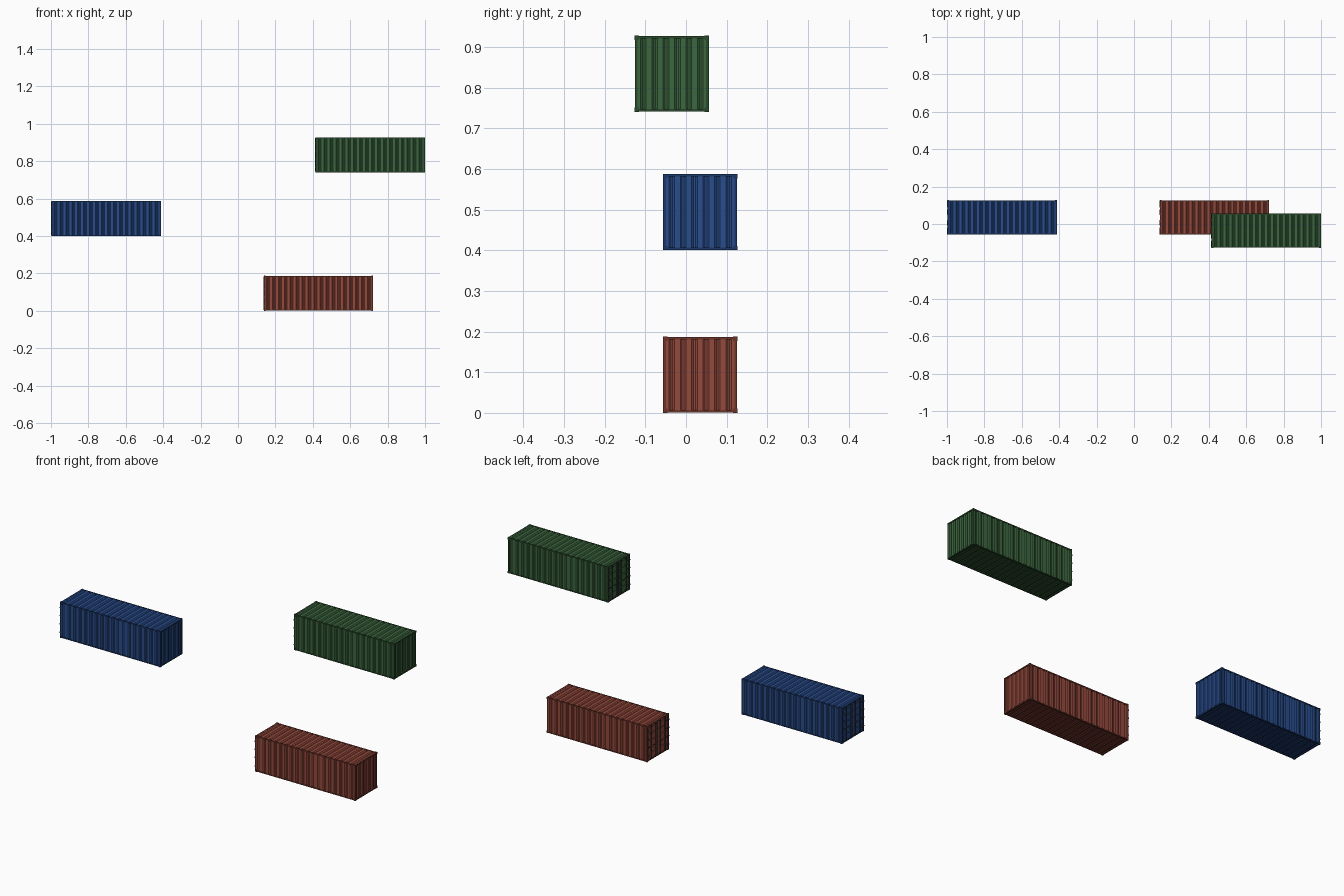
import bpy, bmesh
from mathutils import Vector, Matrix

if "Cube" in bpy.data.objects:
    bpy.data.objects.remove(bpy.data.objects["Cube"])

L, W, H = 0.588, 0.184, 0.188
R = 0.008          # frame rail thickness
C = 0.011          # corner casting size
D = 0.004          # corrugation depth


def material(name, rgb):
    m = bpy.data.materials.new(name)
    m.diffuse_color = (*rgb, 1)
    m.use_nodes = True
    m.node_tree.nodes["Principled BSDF"].inputs["Base Color"].default_value = m.diffuse_color
    return m


def finish(name, bm, mat, origin):
    bmesh.ops.recalc_face_normals(bm, faces=bm.faces)
    me = bpy.data.meshes.new(name)
    bm.to_mesh(me)
    bm.free()
    me.materials.append(mat)
    ob = bpy.data.objects.new(name, me)
    ob.location = origin
    bpy.context.collection.objects.link(ob)


def box(bm, lo, hi):
    lo, hi = Vector(lo), Vector(hi)
    m = Matrix.Translation((lo + hi) / 2) @ Matrix.Diagonal((*(hi - lo), 1))
    bmesh.ops.create_cube(bm, size=1, matrix=m)


def rod(bm, x, y, z0, z1, r):
    bmesh.ops.create_cone(bm, cap_ends=True, segments=10, radius1=r, radius2=r, depth=z1 - z0,
                          matrix=Matrix.Translation((x, y, (z0 + z1) / 2)))


def corrugated(bm, start, along, up, out, length, height, waves):
    """Slab with a trapezoid wave on its outer side."""
    start, along, up, out = (Vector(v) for v in (start, along, up, out))
    p = length / waves
    prof = [(0, -D - 0.003), (0, 0)]
    for i in range(waves):
        prof += [((i + f) * p, d) for f, d in ((0.25, 0), (0.42, -D), (0.58, -D), (0.75, 0))]
    prof += [(length, 0), (length, -D - 0.003)]
    face = bm.faces.new([bm.verts.new(start + along * a + out * d) for a, d in prof])
    ext = bmesh.ops.extrude_face_region(bm, geom=[face], use_keep_orig=True)
    verts = [v for v in ext['geom'] if isinstance(v, bmesh.types.BMVert)]
    bmesh.ops.translate(bm, verts=verts, vec=up * height)


def container(label, rgb, origin):
    paint = material(label + "_paint", rgb)
    dark = material(label + "_frame", [c * 0.5 for c in rgb])
    w = W / 2

    # corner posts and rails
    bm = bmesh.new()
    e = 0.001
    for s in (-1, 1):
        y0, y1 = sorted((s * (w - e), s * (w - R)))
        for x in (0.003, L - R - e):
            box(bm, (x, y0, C), (x + R, y1, H - C))
        for z in (e, H - R + 0.002 - e):
            box(bm, (C, y0, z), (L - C, y1, z + R - 0.002))
    for x in (0.003, L - R - e):
        for z in (e, H - R + 0.002 - e):
            box(bm, (x, -w + R, z), (x + R, w - R, z + R - 0.002))
    finish(label + "_frame", bm, dark, origin)

    # corner castings
    bm = bmesh.new()
    for x in (0.002, L - C):
        for y in (-w, w - C):
            for z in (0, H - C):
                box(bm, (x, y, z), (x + C - 0.001, y + C, z + C))
    finish(label + "_corner_castings", bm, dark, origin)

    # corrugated sides, closed end and roof
    z0, zh = 0.006, H - 0.012
    for s, side in ((-1, "front"), (1, "back")):
        bm = bmesh.new()
        corrugated(bm, (R, s * (w - 0.002), z0), (1, 0, 0), (0, 0, 1), (0, s, 0), L - 2 * R, zh, 18)
        finish(f"{label}_{side}_wall", bm, paint, origin)
    bm = bmesh.new()
    corrugated(bm, (L - 0.003, -w + R, z0), (0, 1, 0), (0, 0, 1), (1, 0, 0), W - 2 * R, zh, 6)
    finish(label + "_end_wall", bm, paint, origin)
    bm = bmesh.new()
    corrugated(bm, (R, -w + 0.005, H - 0.0015), (1, 0, 0), (0, 1, 0), (0, 0, 1), L - 2 * R, W - 0.01, 18)
    finish(label + "_roof", bm, paint, origin)

    # floor and cross members
    bm = bmesh.new()
    box(bm, (R, -w + R, 0.006), (L - R, w - R, 0.009))
    n = 18
    for i in range(n):
        x = 0.02 + (L - 0.044) * i / (n - 1)
        box(bm, (x, -w + R, 0.001), (x + 0.005, w - R, 0.007))
    finish(label + "_floor", bm, dark, origin)

    # pair of doors with raised horizontal panels
    bm = bmesh.new()
    for s in (-1, 1):
        y0, y1 = sorted((s * 0.002, s * (w - R)))
        box(bm, (0.006, y0, 0.007), (0.010, y1, H - 0.007))
        for i in range(5):
            z = 0.014 + i * 0.033
            box(bm, (0.004, y0 + 0.006, z), (0.008, y1 - 0.006, z + 0.025))
    finish(label + "_doors", bm, paint, origin)

    # door gasket, lock rods, brackets, handles and hinges
    bm = bmesh.new()
    box(bm, (0.005, -0.003, 0.007), (0.011, 0.003, H - 0.007))
    for s in (-1, 1):
        for y in (0.018, 0.058):
            rod(bm, 0.002, s * y, 0.004, H - 0.004, 0.0018)
            for z in (0.006, 0.05, 0.094, 0.138, H - 0.012):
                box(bm, (0.0005, s * y - 0.004, z), (0.007, s * y + 0.004, z + 0.005))
            a, b = sorted((s * y, s * (y + 0.024)))
            box(bm, (0, a, 0.070), (0.002, b, 0.073))
        for z in (0.025, 0.07, 0.113, 0.155):
            a, b = sorted((s * (w - 0.001), s * (w - 0.018)))
            box(bm, (0.0005, a, z), (0.006, b, z + 0.006))
    finish(label + "_door_hardware", bm, hardware, origin)


hardware = material("dark_metal", (0.03, 0.03, 0.035))
container("red_container", (0.30, 0.068, 0.046), (0.136, 0.035, 0))
container("blue_container", (0.022, 0.075, 0.27), (-1.0, 0.035, 0.40))
container("green_container", (0.045, 0.135, 0.05), (1.0 - L, -0.035, 0.74))
